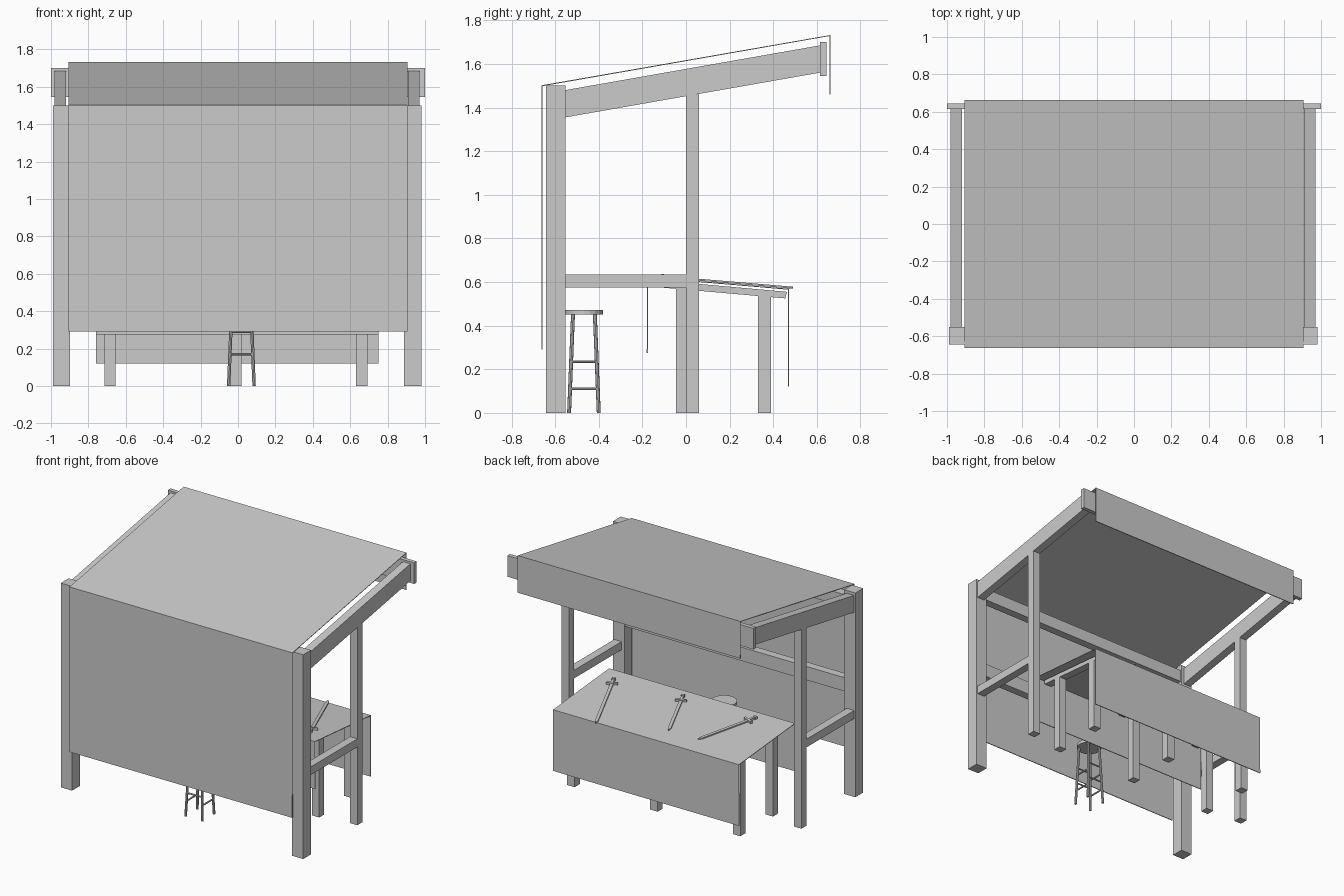
import bpy, bmesh, math
from mathutils import Vector, Matrix

if "Cube" in bpy.data.objects:
    bpy.data.objects.remove(bpy.data.objects["Cube"])


def finish(name, bm):
    bmesh.ops.recalc_face_normals(bm, faces=bm.faces)
    me = bpy.data.meshes.new(name)
    bm.to_mesh(me)
    bm.free()
    ob = bpy.data.objects.new(name, me)
    bpy.context.collection.objects.link(ob)
    return ob


def box_into(bm, x0, x1, y0, y1, z0, z1, matrix=Matrix()):
    m = Matrix.Translation(((x0 + x1) / 2, (y0 + y1) / 2, (z0 + z1) / 2))
    s = Matrix.Diagonal((x1 - x0, y1 - y0, z1 - z0, 1))
    bmesh.ops.create_cube(bm, size=1, matrix=matrix @ m @ s)


def box(name, *dims):
    bm = bmesh.new()
    box_into(bm, *dims)
    return finish(name, bm)


def side_profile(name, x0, x1, pts):
    """Extrude a (y, z) outline from x0 to x1."""
    bm = bmesh.new()
    face = bm.faces.new([bm.verts.new((x0, y, z)) for y, z in pts])
    new = bmesh.ops.extrude_face_region(bm, geom=[face])["geom"]
    bmesh.ops.translate(bm, vec=(x1 - x0, 0, 0),
                        verts=[v for v in new if isinstance(v, bmesh.types.BMVert)])
    return finish(name, bm)


def cloth(name, x0, x1, path, thick=0.006):
    """Thin hanging sheet following a (y, z) path."""
    bm = bmesh.new()
    rows = [[bm.verts.new((x, y, z)) for x in (x0, x1)] for y, z in path]
    for a, b in zip(rows, rows[1:]):
        bm.faces.new((a[0], a[1], b[1], b[0]))
    ob = finish(name, bm)
    mod = ob.modifiers.new("thickness", 'SOLIDIFY')
    mod.thickness = thick
    mod.offset = 0
    return ob


def rod_into(bm, a, b, r, sides=8):
    a, b = Vector(a), Vector(b)
    d = b - a
    m = Matrix.Translation((a + b) / 2) @ d.to_track_quat('Z', 'Y').to_matrix().to_4x4()
    bmesh.ops.create_cone(bm, cap_ends=True, segments=sides, radius1=r, radius2=r,
                          depth=d.length, matrix=m)


# Posts, rafters and side rails on both sides
for side, px, rx in (("left", -0.99, -0.98), ("right", 0.888, 0.91)):
    box(side + "_front_post", px, px + 0.092, -0.643, -0.552, 0, 1.5)
    box(side + "_middle_post", rx, rx + 0.06, 0.0, 0.06, 0, 1.46)
    side_profile(side + "_rafter", rx, rx + 0.06,
                 [(-0.552, 1.355), (0.615, 1.56), (0.615, 1.685), (-0.552, 1.48)])
    box(side + "_side_rail", rx, rx + 0.06, -0.552, 0.0, 0.575, 0.635)

# Cross beams
box("back_beam", -1, 1, 0.615, 0.645, 1.545, 1.70)
box("front_top_beam", -0.9, 0.89, -0.62, -0.56, 1.37, 1.46)
box("front_middle_beam", -0.9, 0.89, -0.62, -0.56, 0.75, 0.85)

# Canopy sheet: front wall, sloped roof, rear valance
cloth("canopy", -0.905, 0.905, [(-0.66, 0.29), (-0.66, 1.5), (0.66, 1.73), (0.66, 1.46)])

# Counter: legs, sloped bearers and draped sheet
for i, x in enumerate((-0.715, -0.042, 0.632)):
    box(f"counter_front_leg_{i}", x, x + 0.06, -0.046, 0.012, 0, 0.575)
    box(f"counter_back_leg_{i}", x, x + 0.06, 0.33, 0.39, 0, 0.54)
    side_profile(f"counter_bearer_{i}", x, x + 0.06,
                 [(-0.15, 0.578), (0.455, 0.525), (0.463, 0.555), (-0.15, 0.61)])
cloth("counter_cloth", -0.76, 0.75, [(-0.177, 0.275), (-0.177, 0.622), (0.47, 0.567), (0.47, 0.12)])

# Swords lying on the counter: handle end to tip
swords = [((0.634, -0.07), (0.39, 0.49)), ((0.10, -0.11), (-0.09, 0.33)),
          ((-0.497, -0.11), (-0.33, 0.33))]


def on_counter(p):
    return Vector((p[0], p[1], 0.609 - 0.085 * p[1]))


for i, (h, t) in enumerate(swords):
    a, b = on_counter(h), on_counter(t)
    yax = (b - a).normalized()
    xax = yax.cross(Vector((0, 0.085, 1))).normalized()
    m = Matrix((xax, yax, xax.cross(yax))).transposed().to_4x4()
    m.translation = a
    n = (b - a).length
    bm = bmesh.new()
    box_into(bm, -0.011, 0.011, 0.07, n - 0.03, 0.002, 0.011, m)
    # pointed tip
    tip = [bm.verts.new(m @ Vector(c)) for c in
           ((-0.011, n - 0.03, 0.002), (0.011, n - 0.03, 0.002), (0, n, 0.002),
            (-0.011, n - 0.03, 0.011), (0.011, n - 0.03, 0.011), (0, n, 0.011))]
    for f in ((0, 1, 2), (3, 4, 5), (0, 1, 4, 3), (1, 2, 5, 4), (2, 0, 3, 5)):
        bm.faces.new([tip[k] for k in f])
    # guard, grip and pommel
    box_into(bm, -0.04, 0.04, 0.06, 0.076, 0, 0.016, m)
    box_into(bm, -0.008, 0.008, 0.012, 0.06, 0, 0.014, m)
    box_into(bm, -0.012, 0.012, 0, 0.018, 0, 0.018, m)
    finish(f"sword_{i}", bm)

# Stool: round seat, splayed legs and rungs
cx, cy = 0.018, -0.468
bm = bmesh.new()
rod_into(bm, (cx, cy, 0.45), (cx, cy, 0.472), 0.087, 20)
finish("stool_seat", bm)


def leg_at(sx, sy, z):
    r = 0.068 - 0.018 * z / 0.455
    return (cx + sx * r, cy + sy * r, z)


bm = bmesh.new()
for sx in (-1, 1):
    for sy in (-1, 1):
        rod_into(bm, leg_at(sx, sy, 0), leg_at(sx, sy, 0.455), 0.009)
finish("stool_legs", bm)
bm = bmesh.new()
for s in (-1, 1):
    for z in (0.11, 0.235):
        rod_into(bm, leg_at(s, -1, z), leg_at(s, 1, z), 0.006)
    for z in (0.17, 0.29):
        rod_into(bm, leg_at(-1, s, z), leg_at(1, s, z), 0.006)
finish("stool_rungs", bm)
